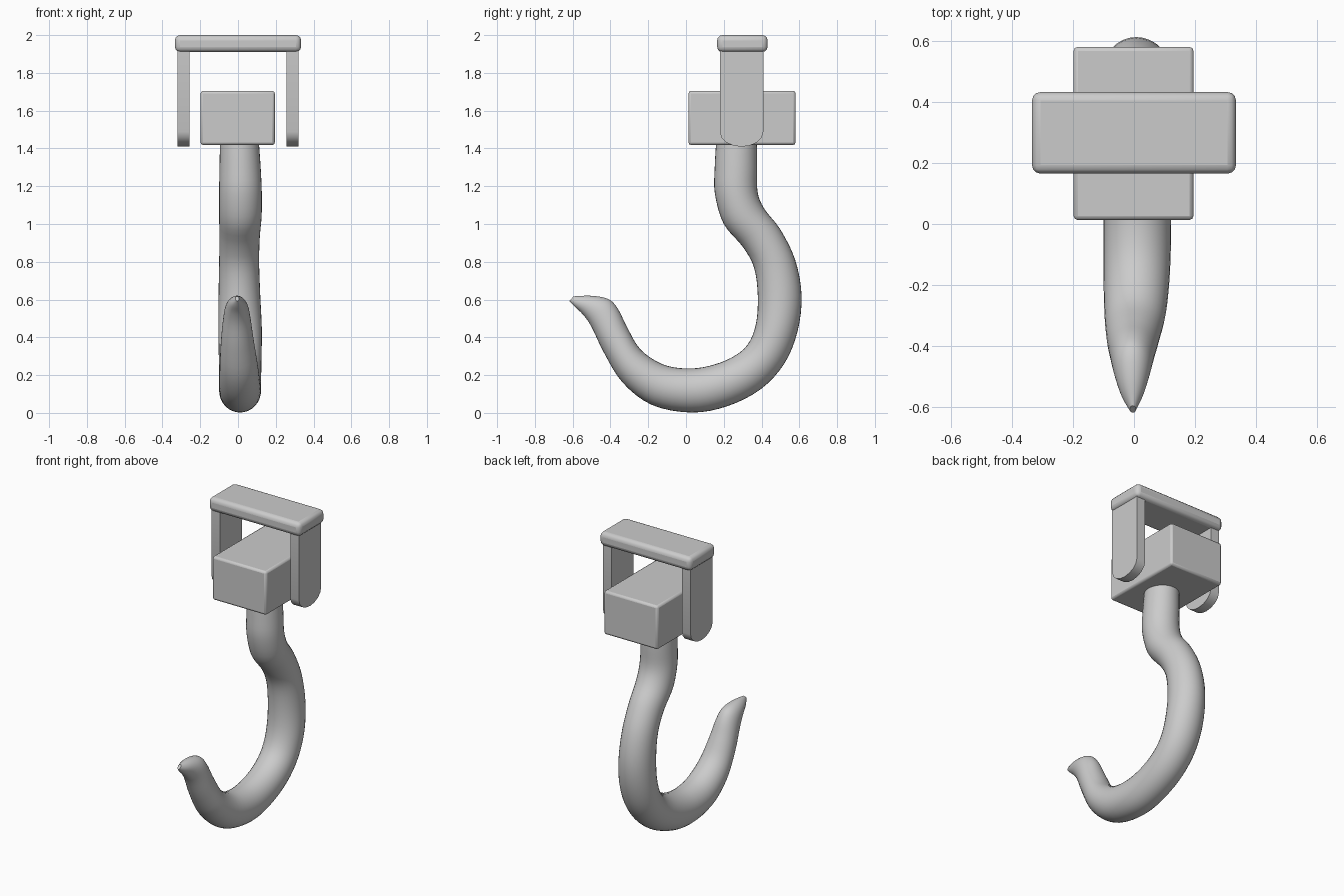
import bpy, bmesh, math

if "Cube" in bpy.data.objects:
    bpy.data.objects.remove(bpy.data.objects["Cube"])


def make_object(name, bm, bevel=0, segments=2):
    bmesh.ops.recalc_face_normals(bm, faces=bm.faces)
    mesh = bpy.data.meshes.new(name)
    bm.to_mesh(mesh)
    bm.free()
    obj = bpy.data.objects.new(name, mesh)
    bpy.context.collection.objects.link(obj)
    if bevel:
        mod = obj.modifiers.new("bevel", 'BEVEL')
        mod.width = bevel
        mod.segments = segments
        mod.limit_method = 'ANGLE'
        mod.angle_limit = math.radians(60)
    bpy.ops.object.select_all(action='DESELECT')
    obj.select_set(True)
    bpy.context.view_layer.objects.active = obj
    bpy.ops.object.shade_smooth_by_angle(angle=math.radians(35))
    return obj


def box(name, lo, hi, bevel, segments):
    bm = bmesh.new()
    bmesh.ops.create_cube(bm, size=1)
    for v in bm.verts:
        v.co = [(a + b) / 2 + c * (b - a) for a, b, c in zip(lo, hi, v.co)]
    return make_object(name, bm, bevel, segments)


def catmull(p0, p1, p2, p3, t):
    return [0.5 * (2 * b + (c - a) * t + (2 * a - 5 * b + 4 * c - d) * t * t
                   + (3 * b - a - 3 * c + d) * t ** 3)
            for a, b, c, d in zip(p0, p1, p2, p3)]


# Hook: cross-sections as inner (y, z), outer (y, z), left x, right x
SECTIONS = [
    (0.160, 1.44, 0.375, 1.44, -0.095, 0.110),
    (0.152, 1.30, 0.377, 1.30, -0.098, 0.120),
    (0.153, 1.16, 0.379, 1.17, -0.100, 0.126),
    (0.200, 1.00, 0.415, 1.08, -0.100, 0.125),
    (0.300, 0.88, 0.500, 0.97, -0.098, 0.115),
    (0.360, 0.77, 0.578, 0.81, -0.100, 0.112),
    (0.380, 0.62, 0.612, 0.62, -0.103, 0.118),
    (0.370, 0.47, 0.590, 0.43, -0.104, 0.126),
    (0.325, 0.36, 0.520, 0.26, -0.102, 0.125),
    (0.240, 0.292, 0.395, 0.125, -0.100, 0.123),
    (0.120, 0.248, 0.220, 0.036, -0.100, 0.122),
    (0.000, 0.235, 0.030, 0.002, -0.100, 0.122),
    (-0.125, 0.258, -0.180, 0.042, -0.100, 0.118),
    (-0.240, 0.335, -0.335, 0.160, -0.097, 0.105),
    (-0.310, 0.450, -0.435, 0.320, -0.090, 0.083),
    (-0.360, 0.550, -0.500, 0.455, -0.078, 0.066),
    (-0.410, 0.602, -0.545, 0.520, -0.066, 0.053),
    (-0.500, 0.620, -0.590, 0.563, -0.044, 0.032),
    (-0.595, 0.617, -0.618, 0.593, -0.014, 0.006),
]
SIDES, STEPS = 32, 4
rows = []
last = len(SECTIONS) - 1
for i in range(last):
    pts = [SECTIONS[min(max(k, 0), last)] for k in range(i - 1, i + 3)]
    rows += [catmull(*pts, s / STEPS) for s in range(STEPS)]
rows.append(SECTIONS[-1])
bm = bmesh.new()
rings = []
for iy, iz, oy, oz, xl, xr in rows:
    ring = []
    for k in range(SIDES):
        a = 2 * math.pi * k / SIDES
        u, w = (1 + math.cos(a)) / 2, (1 + math.sin(a)) / 2
        ring.append(bm.verts.new((xl + (xr - xl) * w,
                                  iy + (oy - iy) * u, iz + (oz - iz) * u)))
    rings.append(ring)
for r, s in zip(rings, rings[1:]):
    for k in range(SIDES):
        n = (k + 1) % SIDES
        bm.faces.new((r[k], r[n], s[n], s[k]))
bm.faces.new(rings[0])
bm.faces.new(rings[-1])
make_object("hook", bm)

# Swivel block above the hook
box("swivel_block", (-0.198, 0.013, 1.418), (0.195, 0.58, 1.705), 0.014, 2)

# Yoke crossbar
box("yoke_bar", (-0.334, 0.165, 1.91), (0.334, 0.432, 2.0), 0.028, 3)

# Yoke arms with rounded lower ends
cy, half = 0.294, 0.115
profile = [(cy - half, 1.93), (cy - half, 1.488)]
for k in range(1, 8):
    a = math.pi * k / 8
    profile.append((cy - half * math.cos(a), 1.488 - 0.079 * math.sin(a)))
profile += [(cy + half, 1.488), (cy + half, 1.93)]
for name, x0, x1 in (("left_arm", -0.32, -0.256), ("right_arm", 0.256, 0.32)):
    bm = bmesh.new()
    face = bm.faces.new([bm.verts.new((x0, y, z)) for y, z in profile])
    ext = bmesh.ops.extrude_face_region(bm, geom=[face])
    for v in ext["geom"]:
        if isinstance(v, bmesh.types.BMVert):
            v.co.x = x1
    make_object(name, bm)
